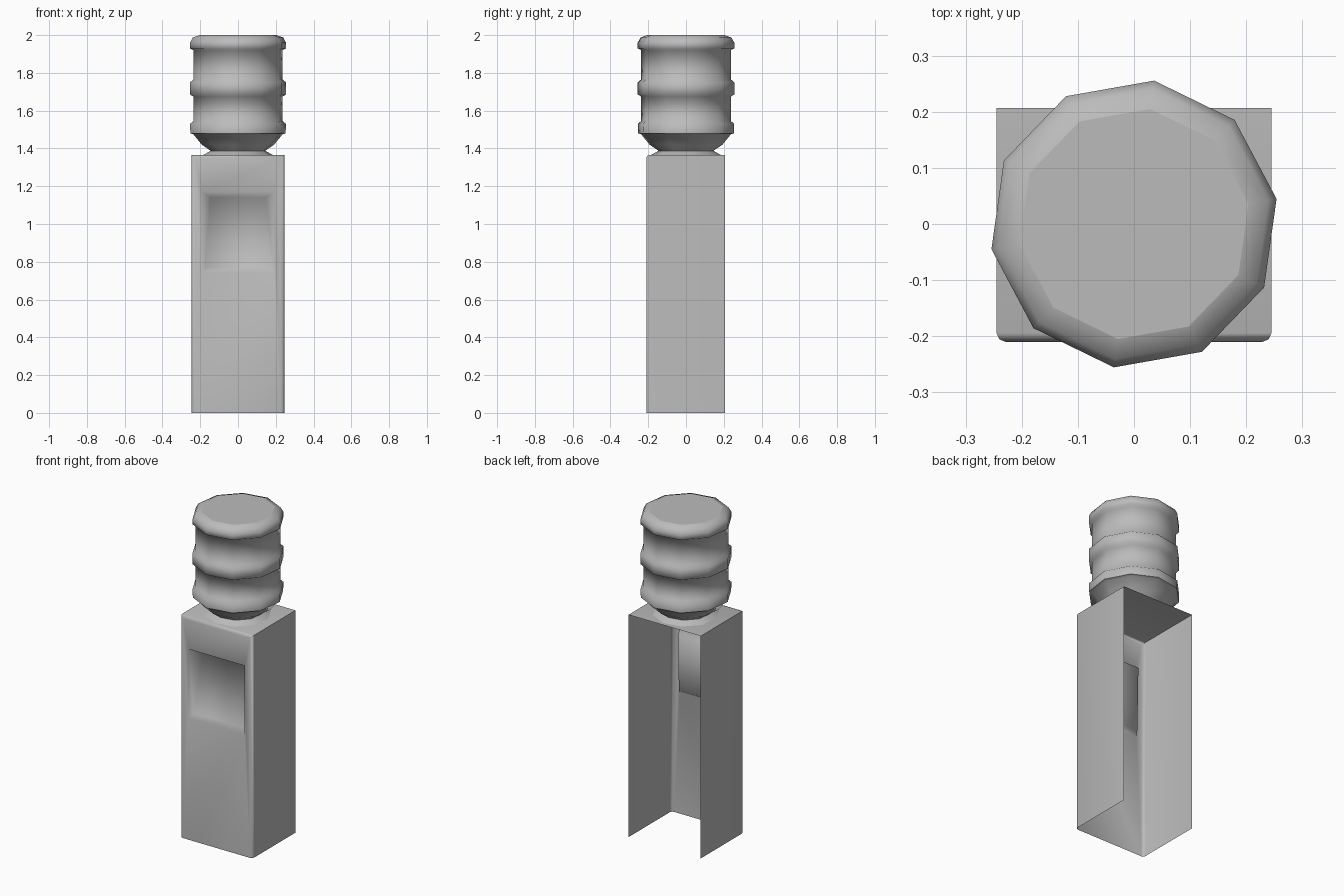
import bpy, bmesh, math

if "Cube" in bpy.data.objects:
    bpy.data.objects.remove(bpy.data.objects["Cube"])

grey = bpy.data.materials.new("plain_grey")
grey.use_nodes = True
grey.diffuse_color = (0.5, 0.5, 0.5, 1)
grey.node_tree.nodes["Principled BSDF"].inputs["Base Color"].default_value = (0.5, 0.5, 0.5, 1)


def finish(name, bm, angle):
    """Turn a bmesh into a smooth-shaded grey object."""
    mesh = bpy.data.meshes.new(name)
    bm.to_mesh(mesh)
    bm.free()
    mesh.materials.append(grey)
    obj = bpy.data.objects.new(name, mesh)
    bpy.context.collection.objects.link(obj)
    bpy.ops.object.select_all(action='DESELECT')
    obj.select_set(True)
    bpy.context.view_layer.objects.active = obj
    bpy.ops.object.shade_smooth_by_angle(angle=math.radians(angle))
    return obj


def bridge(bm, a, b):
    """Join two vertex loops of equal length with quads."""
    n = len(a)
    for i in range(n):
        j = (i + 1) % n
        bm.faces.new((a[i], a[j], b[j], b[i]))


def turned(name, profile, sides=10, offset=10):
    """Ten-sided turned part from (radius, height) pairs, bottom to top."""
    bm = bmesh.new()
    angles = [math.radians(offset + 360 * i / sides) for i in range(sides)]
    rings = [[bm.verts.new((r * math.cos(a), r * math.sin(a), z)) for a in angles]
             for r, z in profile]
    for low, high in zip(rings, rings[1:]):
        bridge(bm, low, high)
    bm.faces.new(rings[-1])
    obj = finish(name, bm, 65)
    obj.data.polygons[-1].use_smooth = False
    return obj


# Cabinet shell: open at the back and underneath, rounded front edges
W, FRONT, BACK, TOP = 0.245, -0.21, 0.207, 1.365
bm = bmesh.new()
bmesh.ops.create_cube(bm, size=1)
for v in bm.verts:
    v.co = (v.co.x * 2 * W, FRONT if v.co.y < 0 else BACK, TOP if v.co.z > 0 else 0)
bm.normal_update()
bmesh.ops.delete(bm, geom=[f for f in bm.faces if f.normal.y > 0.5 or f.normal.z < -0.5],
                 context='FACES')
front_edges = [e for e in bm.edges
               if all(v.co.y < 0 for v in e.verts) and any(v.co.z > 0 for v in e.verts)]
bmesh.ops.bevel(bm, geom=front_edges, offset=0.016, segments=2, profile=0.5,
                affect='EDGES')
bm.normal_update()

# Dispensing recess: tapered sides and a sloping back panel
front = max((f for f in bm.faces if f.normal.y < -0.99), key=lambda f: f.calc_area())
mid = front.calc_center_median()
outer = sorted(front.verts, key=lambda v: math.atan2(v.co.z - mid.z, v.co.x - mid.x))
bmesh.ops.delete(bm, geom=[front], context='FACES_ONLY')


def panel(low_x, low_y, low_z, high_x, high_y, high_z):
    return [bm.verts.new(p) for p in ((-low_x, low_y, low_z), (low_x, low_y, low_z),
                                      (high_x, high_y, high_z), (-high_x, high_y, high_z))]


opening = panel(0.19, FRONT, 0.745, 0.19, FRONT, 1.17)
inner = panel(0.175, -0.18, 0.77, 0.145, -0.135, 1.14)
bridge(bm, outer, opening)
bridge(bm, opening, inner)
bm.faces.new(inner)
finish("cabinet", bm, 80)

# Collar that holds the bottle
turned("bottle_collar", [(0.187, TOP), (0.15, 1.386)])

# Ribbed bottle: cone, then three bands separated by straight waists
turned("water_bottle", [
    (0.14, 1.375), (0.15, 1.39), (0.195, 1.42), (0.24, 1.475),
    (0.256, 1.48), (0.258, 1.53), (0.24, 1.545),
    (0.24, 1.675), (0.258, 1.685), (0.258, 1.75), (0.24, 1.765),
    (0.24, 1.92), (0.258, 1.93), (0.258, 1.96), (0.243, 1.987), (0.207, 2.0)])
